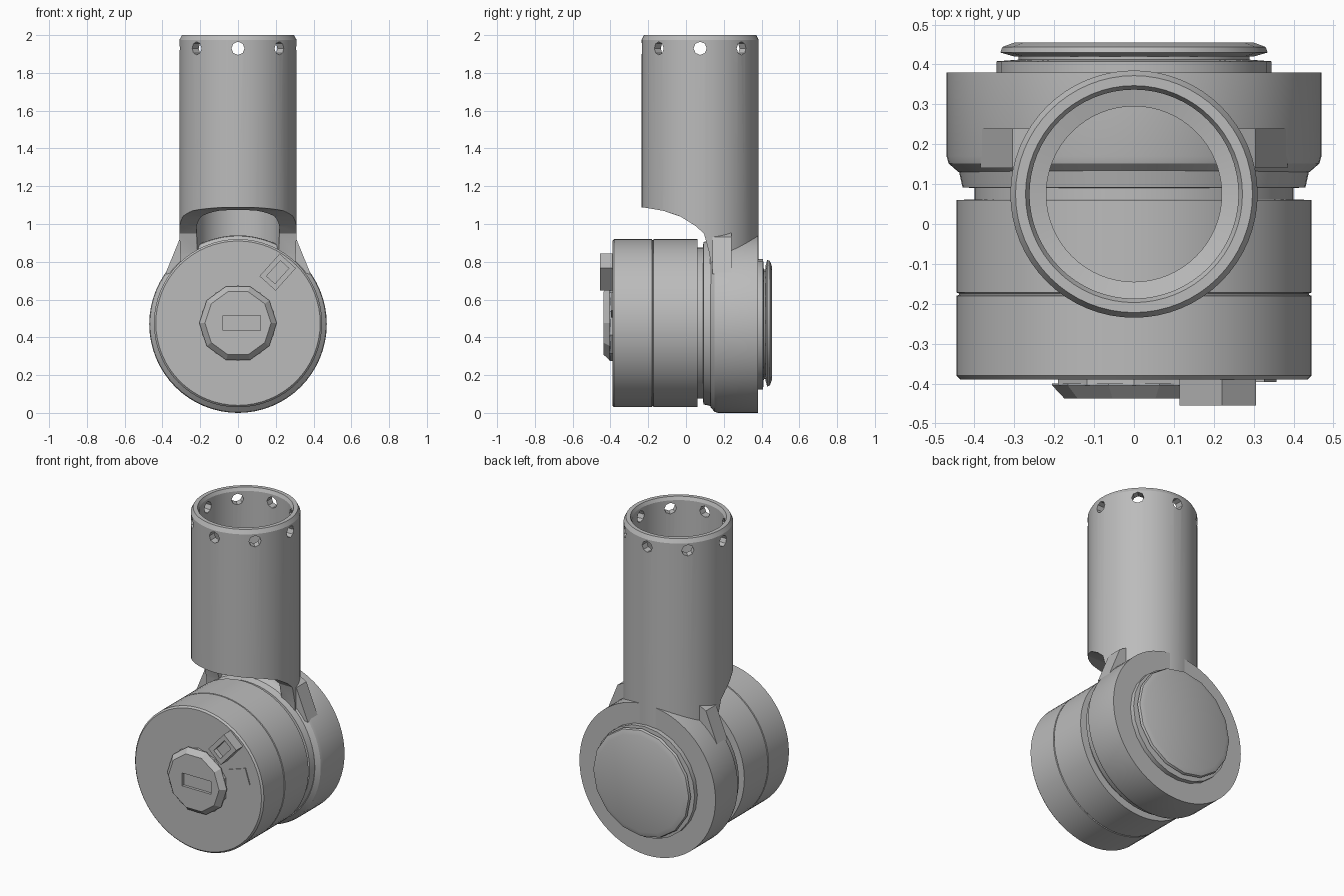
import bpy, bmesh, math
from mathutils import Matrix, Vector

cube = bpy.data.objects.get("Cube")
if cube:
    bpy.data.objects.remove(cube, do_unlink=True)

grey = bpy.data.materials.new("plain grey")
grey.use_nodes = True
GREY = (0.5, 0.5, 0.5, 1)
grey.diffuse_color = GREY
grey.node_tree.nodes["Principled BSDF"].inputs["Base Color"].default_value = GREY

HUB_Z = 0.47
TUBE_Y = 0.075
HUB = Matrix.Translation((0, 0, HUB_Z)) @ Matrix.Rotation(-math.pi / 2, 4, 'X')
TUBE = Matrix.Translation((0, TUBE_Y, 0))


def add_object(name, bm, matrix=Matrix()):
    bmesh.ops.transform(bm, matrix=matrix, verts=bm.verts)
    bmesh.ops.recalc_face_normals(bm, faces=bm.faces)
    mesh = bpy.data.meshes.new(name)
    bm.to_mesh(mesh)
    bm.free()
    mesh.materials.append(grey)
    obj = bpy.data.objects.new(name, mesh)
    bpy.context.collection.objects.link(obj)
    return obj


def lathe(name, profile, matrix, sides=64, closed=False):
    """Turn (radius, height) points about z; open profiles get end caps."""
    bm = bmesh.new()
    rings = []
    for r, h in profile:
        rings.append([bm.verts.new((r * math.cos(a), r * math.sin(a), h))
                      for a in (2 * math.pi * i / sides for i in range(sides))])
    pairs = list(zip(rings, rings[1:] + rings[:1])) if closed else list(zip(rings, rings[1:]))
    for low, high in pairs:
        for i in range(sides):
            j = (i + 1) % sides
            bm.faces.new((low[i], low[j], high[j], high[i]))
    if not closed:
        bm.faces.new(rings[0])
        bm.faces.new(rings[-1])
    return add_object(name, bm, matrix)


def prism(name, outline, axis, start, end):
    """Extrude a 2D outline along x (outline is y, z) or along y (outline is x, z)."""
    bm = bmesh.new()
    place = (lambda a, b: (start, a, b)) if axis == 'x' else (lambda a, b: (a, start, b))
    face = bm.faces.new([bm.verts.new(place(a, b)) for a, b in outline])
    moved = bmesh.ops.extrude_face_region(bm, geom=[face])["geom"]
    shift = Vector((end - start, 0, 0)) if axis == 'x' else Vector((0, end - start, 0))
    bmesh.ops.translate(bm, vec=shift, verts=[v for v in moved if isinstance(v, bmesh.types.BMVert)])
    return add_object(name, bm)


def box(name, size, centre, tilt=0):
    bm = bmesh.new()
    bmesh.ops.create_cube(bm, size=1)
    bmesh.ops.scale(bm, vec=size, verts=bm.verts)
    return add_object(name, bm, Matrix.Translation(centre) @ Matrix.Rotation(tilt, 4, 'Y'))


def cut(obj, cutter):
    mod = obj.modifiers.new("cut", 'BOOLEAN')
    mod.operation = 'DIFFERENCE'
    mod.solver = 'EXACT'
    mod.object = cutter
    bpy.context.view_layer.objects.active = obj
    bpy.ops.object.modifier_apply(modifier=mod.name)
    bpy.data.objects.remove(cutter, do_unlink=True)


def smooth(obj):
    bpy.ops.object.select_all(action='DESELECT')
    obj.select_set(True)
    bpy.context.view_layer.objects.active = obj
    bpy.ops.object.shade_smooth_by_angle(angle=math.radians(25))


# Front drum with a thin seam and a groove behind it
drum = lathe("front_drum", [(0.435, -0.39), (0.445, -0.38), (0.445, -0.18), (0.439, -0.178),
                            (0.439, -0.174), (0.445, -0.172), (0.445, 0.06), (0.40, 0.062),
                            (0.40, 0.09), (0.43, 0.092), (0.445, 0.16)],
             Matrix.Translation((0, 0, 0.005)) @ HUB)

# Rear ring with its stepped cap
ring = lathe("rear_ring", [(0.44, 0.13), (0.465, 0.152), (0.47, 0.17), (0.47, 0.38), (0.345, 0.38)], HUB)
flange = lathe("cap_flange", [(0.345, 0.37), (0.345, 0.408), (0.29, 0.412), (0.29, 0.425)], HUB, 24)
cap = lathe("rear_cap", [(0.30, 0.42), (0.335, 0.43), (0.33, 0.444), (0.30, 0.455)],
            Matrix.Translation((0, 0, 0.005)) @ HUB, 16)

# Upright tube: wide bore above a narrower bore through the floor
tube = lathe("upright_tube", [(0.31, 0.70), (0.31, 1.975), (0.297, 2.0), (0.272, 2.0), (0.262, 1.98),
                              (0.262, 1.13), (0.22, 1.12), (0.22, 0.70)], TUBE, closed=True)

# Scooped underside that clears the front drum
cut(tube, prism("scoop_cutter", [(-0.4, 1.087), (-0.22, 1.087), (-0.12, 1.07), (-0.03, 1.04),
                                 (0.05, 0.99), (0.095, 0.95), (0.125, 0.84), (0.14, 0.6), (-0.4, 0.6)],
                'x', -0.5, 0.5))

# Screw holes around the rim, two opposite holes per cutter
for k in range(4):
    bm = bmesh.new()
    bmesh.ops.create_cone(bm, cap_ends=True, segments=8, radius1=0.035, radius2=0.035, depth=0.9)
    turn = Matrix.Rotation(k * math.pi / 4, 4, 'Z') @ Matrix.Rotation(math.pi / 2, 4, 'X')
    cut(tube, add_object("hole_cutter", bm, Matrix.Translation((0, TUBE_Y, 1.93)) @ turn))

# Webs blending the tube into the ring
for side, label in ((1, "left"), (-1, "right")):
    prism(label + "_web", [(side * 0.23, 0.97), (side * 0.305, 0.93), (side * 0.385, 0.735),
                           (side * 0.25, 0.75)], 'y', 0.14, 0.24)

# Front knob with a shallow slot
knob = lathe("front_knob", [(0.205, -0.40), (0.205, -0.405), (0.175, -0.437)],
             Matrix.Translation((0, 0, 0.005)) @ HUB, 10)
cut(knob, box("slot_cutter", (0.2, 0.03, 0.08), (0.02, -0.435, 0.475)))
bm = bmesh.new()
bmesh.ops.create_cone(bm, cap_ends=True, segments=10, radius1=0.2, radius2=0.2, depth=0.02)
add_object("knob_base", bm, Matrix.Translation((0, -0.395, 0.475)) @ Matrix.Rotation(math.pi / 2, 4, 'X'))

# Cable socket and the small plate beside it
socket = box("cable_socket", (0.16, 0.075, 0.115), (0.21, -0.4175, 0.745), math.radians(-48))
cut(socket, box("socket_cutter", (0.11, 0.06, 0.06), (0.21, -0.455, 0.745), math.radians(-48)))
box("small_plate", (0.12, 0.008, 0.10), (0.285, -0.392, 0.57), math.radians(-18))

for part in (drum, ring, flange, cap, tube):
    smooth(part)
